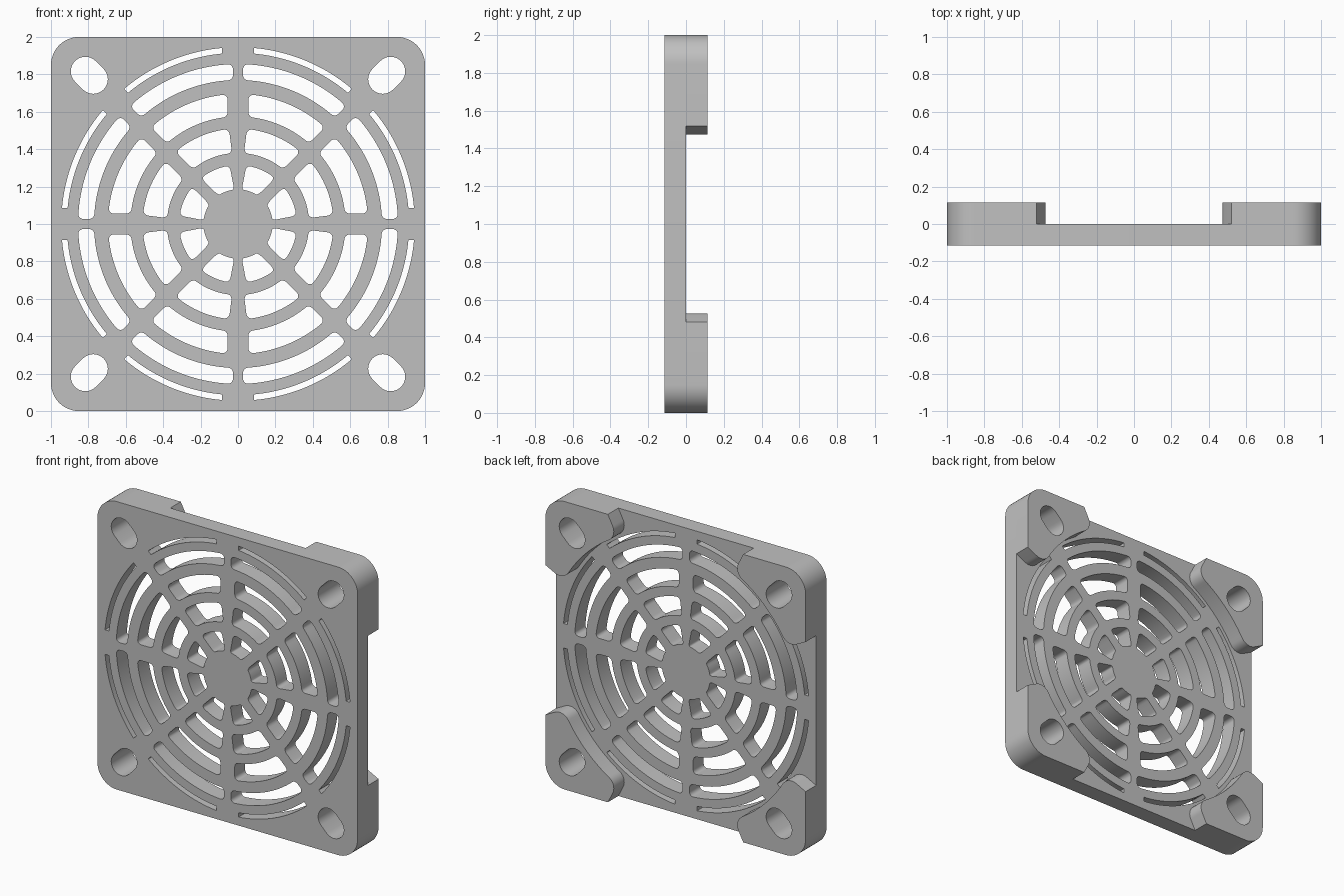
import bpy, bmesh
from math import sin, cos, asin, radians, pi
from mathutils import Vector

cube = bpy.data.objects.get("Cube")
if cube:
    bpy.data.objects.remove(cube, do_unlink=True)

grey = bpy.data.materials.new("plain grey plastic")
grey.use_nodes = True
COLOUR = (0.53, 0.53, 0.53, 1)
grey.diffuse_color = COLOUR
grey.node_tree.nodes["Principled BSDF"].inputs["Base Color"].default_value = COLOUR

HALF = 0.0575      # half the thickness of each layer
CORNER = 0.15      # outer corner radius


def polar(r, a):
    return Vector((r * cos(a), r * sin(a)))


def arc(centre, r, a0, a1, n):
    return [Vector(centre) + polar(r, a0 + (a1 - a0) * i / n) for i in range(n + 1)]


def rotated(points, quarter):
    c, s = [(1, 0), (0, 1), (-1, 0), (0, -1)][quarter]
    return [Vector((p.x * c - p.y * s, p.x * s + p.y * c)) for p in points]


def outer_corner():
    return arc((1 - CORNER, 1 - CORNER), CORNER, 0, pi / 2, 12)


def screw_hole():
    # Short slot stretched along the diagonal
    far, near, r = 0.816, 0.774, 0.078
    return (arc((far, far), r, -pi / 4, 3 * pi / 4, 16)
            + arc((near, near), r, 3 * pi / 4, 7 * pi / 4, 16))


def vent(r0, r1, axis_in, axis_out, diagonal, radius):
    """Rounded cell between a cardinal spoke and the next diagonal spoke."""
    width, length = r1 - r0, (r0 + r1) / 2 * pi / 4
    flat = []
    corners = [(radius, radius, pi), (width - radius, radius, 1.5 * pi),
               (width - radius, length - radius, 0), (radius, length - radius, pi / 2)]
    for u, v, start in corners:
        flat += arc((u, v), radius, start, start + pi / 2, 5)
    # Subdivide the long sides so that they bend smoothly
    dense = []
    for a, b in zip(flat, flat[1:] + flat[:1]):
        n = max(1, int((b - a).length / 0.025))
        dense += [a.lerp(b, i / n) for i in range(n)]
    out = []
    for p in dense:
        r, f = r0 + p.x, p.x / width
        start = asin((axis_in + (axis_out - axis_in) * f) / r)
        end = pi / 4 - asin(diagonal / r)
        out.append(polar(r, start + (end - start) * p.y / length))
    return out


def layer(name, outlines, y):
    """Extrude closed outlines (inner ones become holes) into an upright layer."""
    curve = bpy.data.curves.new(name, "CURVE")
    curve.dimensions = "2D"
    curve.fill_mode = "BOTH"
    curve.extrude = HALF
    for points in outlines:
        spline = curve.splines.new("POLY")
        spline.points.add(len(points) - 1)
        for sp, p in zip(spline.points, points):
            sp.co = (p.x, p.y, 0, 1)
        spline.use_cyclic_u = True
    helper = bpy.data.objects.new(name + " outline", curve)
    bpy.context.collection.objects.link(helper)
    graph = bpy.context.evaluated_depsgraph_get()
    mesh = bpy.data.meshes.new_from_object(helper.evaluated_get(graph))
    bpy.data.objects.remove(helper, do_unlink=True)

    bm = bmesh.new()
    bm.from_mesh(mesh)
    bmesh.ops.remove_doubles(bm, verts=bm.verts, dist=0.0002)
    bmesh.ops.recalc_face_normals(bm, faces=bm.faces)
    for v in bm.verts:
        x, z, depth = v.co
        v.co = (x, y - depth, z + 1)
    bm.to_mesh(mesh)
    bm.free()
    mesh.materials.clear()
    mesh.materials.append(grey)
    obj = bpy.data.objects.new(name, mesh)
    bpy.context.collection.objects.link(obj)
    bpy.ops.object.select_all(action="DESELECT")
    obj.select_set(True)
    bpy.context.view_layer.objects.active = obj
    bpy.ops.object.shade_smooth_by_angle(angle=radians(30))
    return obj


# Grille plate: rounded square with screw holes and eight sectors of vents
outlines = [sum((rotated(outer_corner(), q) for q in range(4)), [])]
cells = [
    vent(0.915, 0.945, 0.085, 0.085, 0.08, 0.003),
    vent(0.77, 0.855, 0.026, 0.026, 0.036, 0.03),
    vent(0.575, 0.695, 0.055, 0.055, 0.036, 0.03),
    vent(0.38, 0.51, 0.032, 0.048, 0.036, 0.03),
    vent(0.185, 0.315, 0.02, 0.045, 0.034, 0.026),
]
for q in range(4):
    outlines.append(rotated(screw_hole(), q))
    for cell in cells:
        mirrored = [Vector((p.x, -p.y)) for p in cell]
        outlines += [rotated(cell, q), rotated(mirrored, q)]
layer("grille_plate", outlines, -HALF)

# Corner pads on the back: curved inner side, rounded tips
INNER, TIP = 0.97, 0.08
side = radians(27.5)
tip_angle = side + asin(TIP / (INNER + TIP))
tip = arc(polar(INNER + TIP, tip_angle), TIP, side - pi / 2, tip_angle - pi, 8)
# Tip sweeps from the radial end face round to the inner arc
tip = arc(polar(INNER + TIP, tip_angle), TIP, side - pi / 2, tip_angle - pi, 10)
bow = arc((0, 0), INNER, tip_angle, pi / 2 - tip_angle, 20)
far_tip = [Vector((p.y, p.x)) for p in reversed(tip)]
pad = ([Vector((1, 0.52))] + tip + bow[1:-1] + far_tip
       + [Vector((0.52, 1))] + outer_corner()[::-1])
names = ["upper_left_pad", "upper_right_pad", "lower_right_pad", "lower_left_pad"]
for q, name in enumerate(names):
    layer(name, [rotated(pad, q), rotated(screw_hole(), q)], HALF)
